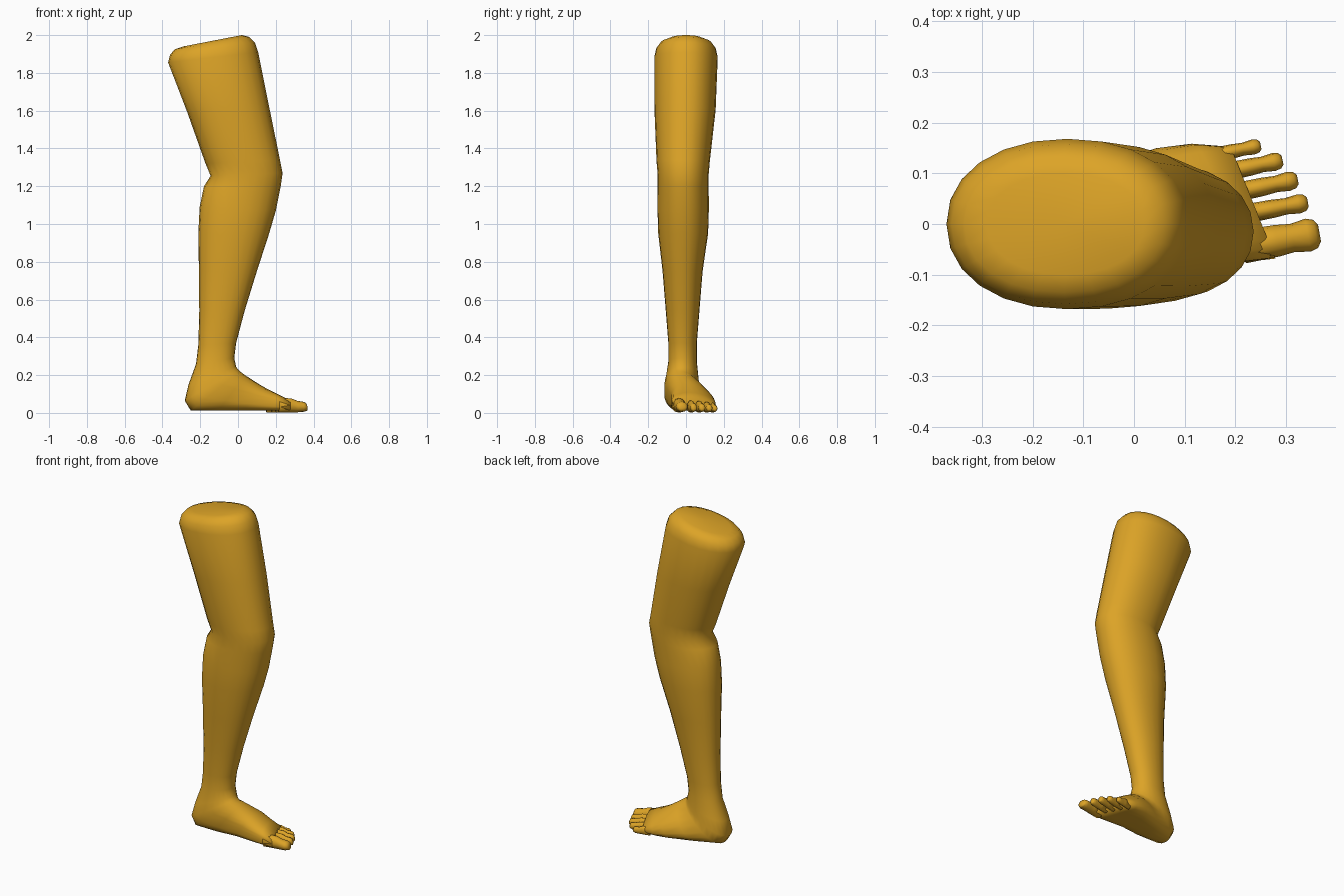
import bpy, bmesh, math
from mathutils import Vector

skin = bpy.data.materials.new("golden_skin")
skin.diffuse_color = (0.72, 0.37, 0.02, 1)


def power(v, n):
    return math.copysign(abs(v) ** (2 / n), v)


def skin_rings(name, rings, angle=180):
    """Bridge closed rings of points into a capped smooth tube."""
    bm = bmesh.new()
    loops = [[bm.verts.new(p) for p in r] for r in rings]
    n = len(rings[0])
    for a, b in zip(loops, loops[1:]):
        for i in range(n):
            j = (i + 1) % n
            bm.faces.new((a[i], a[j], b[j], b[i]))
    for loop in (loops[0], loops[-1]):
        mid = sum((v.co for v in loop), Vector()) / n
        c = bm.verts.new(mid)
        for i in range(n):
            bm.faces.new((loop[i], loop[(i + 1) % n], c))
    bmesh.ops.recalc_face_normals(bm, faces=bm.faces)
    for f in bm.faces:
        f.smooth = True
    me = bpy.data.meshes.new(name)
    bm.to_mesh(me)
    bm.free()
    me.materials.append(skin)
    ob = bpy.data.objects.new(name, me)
    bpy.context.collection.objects.link(ob)
    return ob


def section(xf, zf, xb, zb, yc, hw, foot, n=24):
    """Cross-section from a front/top point to a back/bottom point.
    foot (0..1) flattens the sole, leans the instep inward, slants the toe line."""
    pts = []
    for i in range(n):
        t = 2 * math.pi * i / n
        c = math.cos(t)
        s = power(math.sin(t), 2.15 + 0.5 * foot * (c < 0))
        c = power(c, 2.15 + 0.8 * foot * (c < 0))
        dy = hw * s * (1 - 0.12 * foot * c) - 0.025 * foot * max(c, 0)
        x = (xf + xb) / 2 + (xf - xb) / 2 * c
        z = (zf + zb) / 2 + (zf - zb) / 2 * c
        if xf > 0.1 and foot:
            x -= 0.4 * dy * foot * min(1, (xf - 0.1) / 0.1)
        pts.append(Vector((x, yc + dy, max(z, 0.012))))
    return pts


# leg from thigh cut, over knee, calf and heel, to the ball of the foot
leg = [
    (0.02, 2.00, -0.29, 1.940, 0.00, 0.10, 0),
    (0.06, 1.99, -0.335, 1.925, 0.00, 0.135, 0),
    (0.09, 1.96, -0.36, 1.895, 0.00, 0.158, 0),
    (0.107, 1.91, -0.37, 1.855, 0.00, 0.168, 0),
    (0.165, 1.62, -0.268, 1.59, -0.005, 0.162, 0),
    (0.222, 1.34, -0.172, 1.32, -0.015, 0.141, 0),
    (0.236, 1.27, -0.145, 1.255, -0.015, 0.135, 0),
    (0.226, 1.20, -0.18, 1.20, -0.015, 0.135, 0),
    (0.200, 1.07, -0.203, 1.09, -0.015, 0.136, 0),
    (0.165, 0.95, -0.21, 0.95, -0.015, 0.132, 0),
    (0.100, 0.75, -0.207, 0.75, -0.018, 0.106, 0),
    (0.035, 0.54, -0.205, 0.54, -0.018, 0.089, 0),
    (-0.01, 0.37, -0.21, 0.36, -0.018, 0.075, 0),
    (-0.02, 0.29, -0.222, 0.26, -0.018, 0.075, 0),
    (-0.01, 0.245, -0.262, 0.15, -0.02, 0.085, 0),
    (0.0, 0.23, -0.282, 0.065, -0.022, 0.092, 0.2),
    (0.01, 0.22, -0.25, 0.012, -0.02, 0.095, 0.4),
    (0.04, 0.198, -0.11, 0.005, 0.005, 0.105, 0.8),
    (0.11, 0.152, 0.02, 0.005, 0.035, 0.112, 1),
    (0.18, 0.108, 0.14, 0.004, 0.04, 0.116, 1),
    (0.235, 0.078, 0.235, 0.004, 0.042, 0.108, 1),
]
skin_rings("leg_and_foot", [section(*r) for r in leg])

# toes: name, base x, base y, tip x, tip y, half width, half height
toes = [
    ("big_toe", 0.215, -0.045, 0.366, -0.018, 0.033, 0.032),
    ("second_toe", 0.22, 0.020, 0.343, 0.043, 0.019, 0.027),
    ("third_toe", 0.20, 0.062, 0.323, 0.088, 0.019, 0.026),
    ("fourth_toe", 0.18, 0.102, 0.293, 0.126, 0.018, 0.024),
    ("little_toe", 0.15, 0.134, 0.250, 0.155, 0.015, 0.022),
]
# position along the toe, width factor, height factor
profile = [(0, 1.0, 1.2), (0.45, 0.95, 1.15), (0.65, 0.85, 0.95),
           (0.85, 1.0, 0.85), (0.95, 0.85, 0.7), (1, 0.5, 0.4)]
for name, bx, by, tx, ty, w, h in toes:
    side = Vector((by - ty, tx - bx, 0)).normalized()
    rings = []
    for t, fw, fh in profile:
        mid = Vector((bx + (tx - bx) * t, by + (ty - by) * t,
                      0.003 + h * fh + 0.008 * max(0, t - 0.8) * 5))
        rings.append([mid + side * (w * fw * math.cos(a)) + Vector((0, 0, h * fh * math.sin(a)))
                      for a in (2 * math.pi * i / 12 for i in range(12))])
    skin_rings(name, rings)
